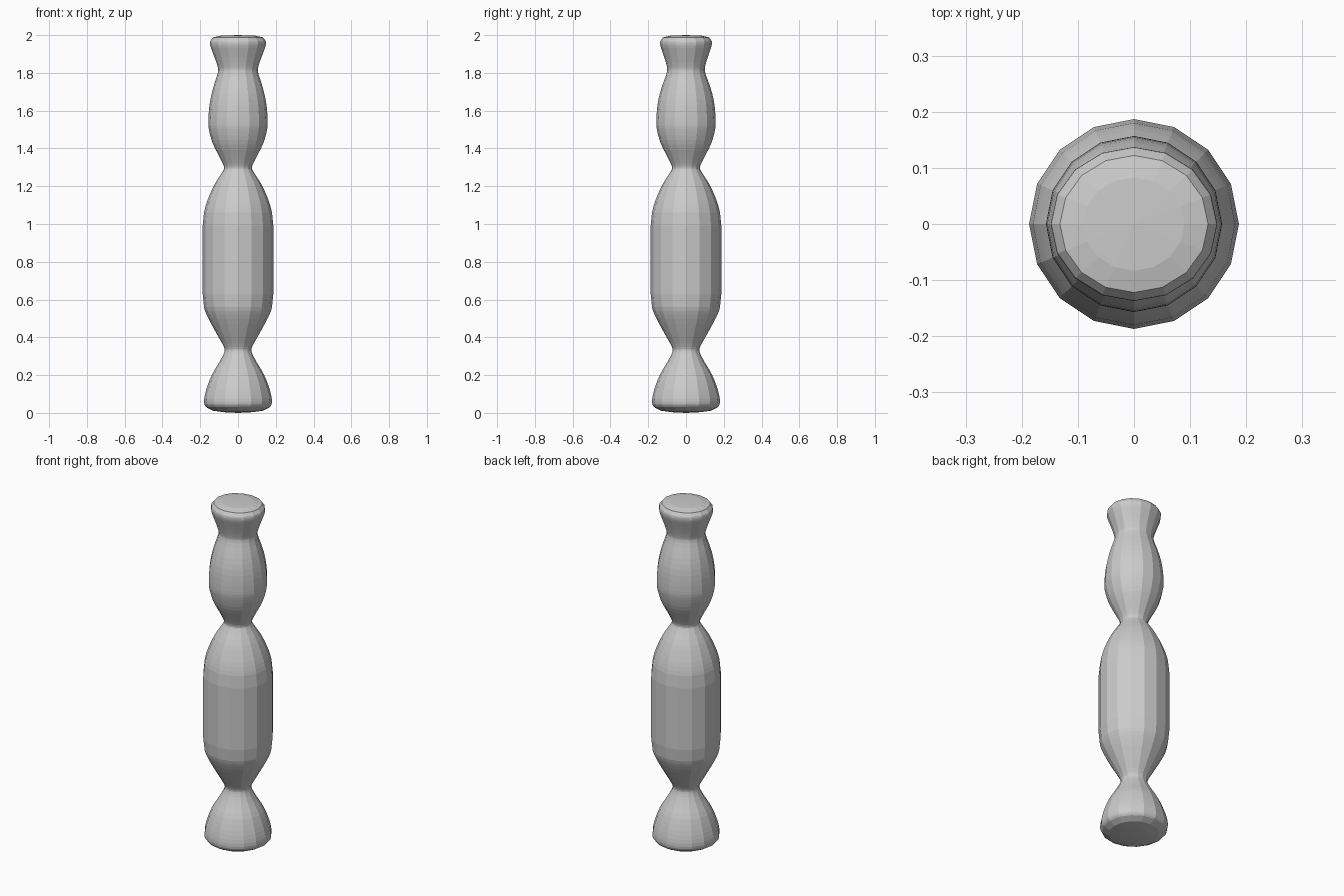
import bpy, bmesh
from math import cos, sin, pi

if "Cube" in bpy.data.objects:
    bpy.data.objects.remove(bpy.data.objects["Cube"])

SIDES = 16
# Turned profile: (radius, height)
PROFILE = [(0.08, 0.004), (0.135, 0.012), (0.168, 0.03), (0.18, 0.06), (0.169, 0.12),
           (0.139, 0.2), (0.098, 0.27), (0.073, 0.32), (0.075, 0.35), (0.108, 0.41),
           (0.157, 0.5), (0.18, 0.56), (0.187, 0.63), (0.187, 0.99), (0.18, 1.06),
           (0.16, 1.13), (0.124, 1.21), (0.083, 1.275), (0.074, 1.3), (0.09, 1.34),
           (0.131, 1.42), (0.152, 1.49), (0.157, 1.54), (0.151, 1.63), (0.132, 1.72),
           (0.107, 1.80), (0.108, 1.835), (0.131, 1.90), (0.147, 1.945), (0.146, 1.97),
           (0.132, 1.988), (0.09, 1.997)]


def smooth(points, steps=3):
    """Catmull-Rom through the profile; the straight shaft stays straight."""
    out = []
    for i in range(len(points) - 1):
        p1, p2 = points[i], points[i + 1]
        p0, p3 = points[max(i - 1, 0)], points[min(i + 2, len(points) - 1)]
        straight = p1[0] == p2[0] or p2[1] - p1[1] < 0.02 or 12 <= i + 1 <= 14
        n = 1 if straight else steps
        for k in range(n):
            t = k / n
            out.append(tuple(0.5 * (2 * b + (c - a) * t + (2 * a - 5 * b + 4 * c - d) * t * t
                                    + (3 * b - a - 3 * c + d) * t ** 3)
                             for a, b, c, d in zip(p0, p1, p2, p3)))
    return out + [points[-1]]


# Revolve the profile, slightly flattening the head front to back
bm = bmesh.new()
rings = []
for r, z in smooth(PROFILE):
    squash = 1 - 0.075 * min(max((z - 1.68) / 0.2, 0), 1)
    rings.append([bm.verts.new((r * cos(2 * pi * i / SIDES),
                                r * squash * sin(2 * pi * i / SIDES), z))
                  for i in range(SIDES)])
for a, b in zip(rings, rings[1:]):
    for i in range(SIDES):
        j = (i + 1) % SIDES
        bm.faces.new((a[i], a[j], b[j], b[i]))

# Shallow domed end caps
for ring, z in ((rings[0], 0.0), (rings[-1], 2.0)):
    tip = bm.verts.new((0, 0, z))
    for i in range(SIDES):
        bm.faces.new((ring[i], ring[(i + 1) % SIDES], tip))
bmesh.ops.recalc_face_normals(bm, faces=bm.faces)

mesh = bpy.data.meshes.new("baluster")
bm.to_mesh(mesh)
bm.free()
bpy.context.collection.objects.link(bpy.data.objects.new("baluster", mesh))
